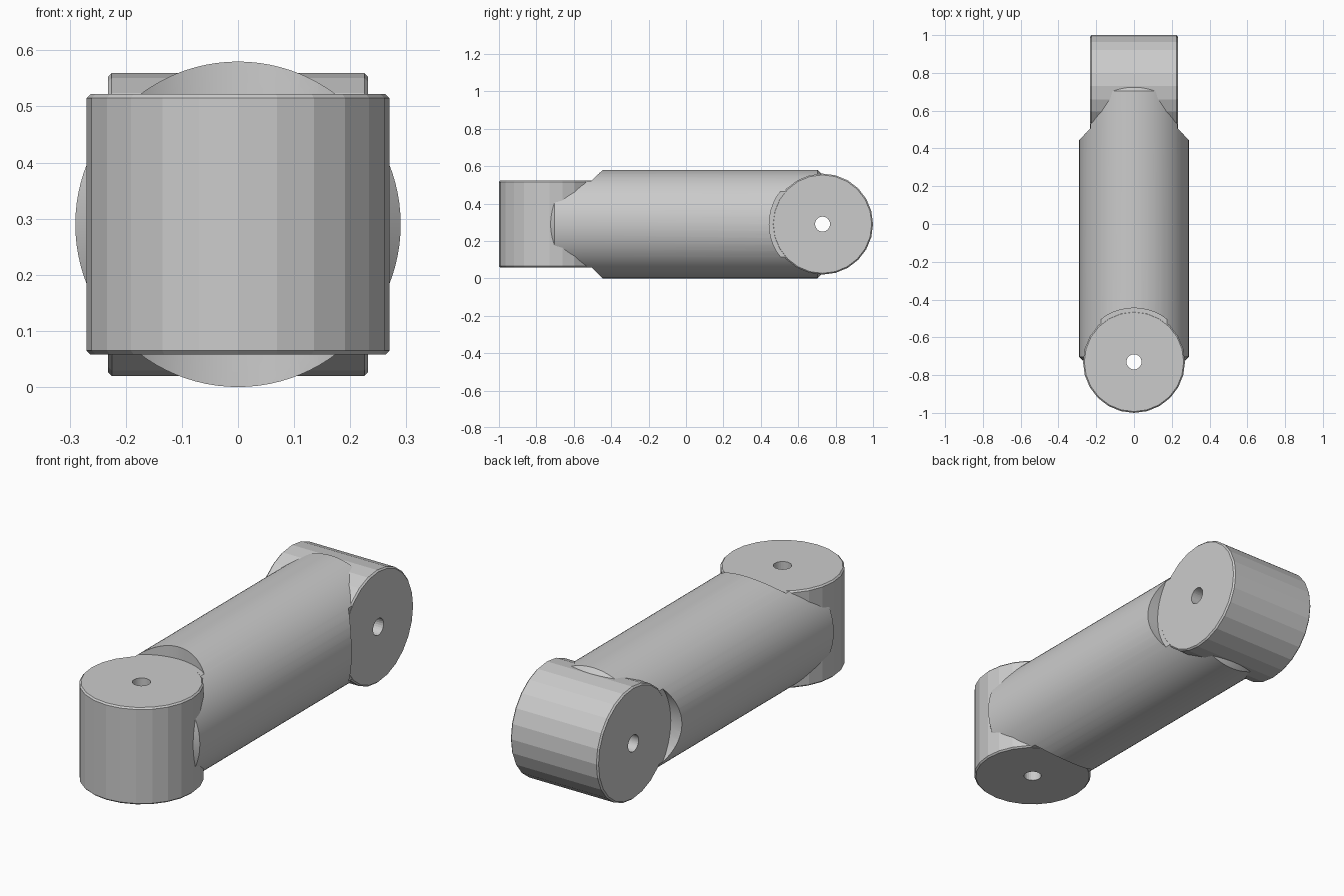
import bpy, bmesh
from math import pi, cos, sin
from mathutils import Matrix

if "Cube" in bpy.data.objects:
    bpy.data.objects.remove(bpy.data.objects["Cube"])

MID_Z = 0.29
KNOB_Y, KNOB_R, KNOB_H = 0.73, 0.27, 0.232
BODY_R, BODY_H = 0.29, 0.725


def rod(name, r, half, sides, loc, rot=Matrix(), bevel=0.0):
    """Capped cylinder along local z with chamfered rims."""
    bm = bmesh.new()
    prof = [(r, -half), (r, half)]
    if bevel:
        prof = [(r - bevel, -half), (r, -half + bevel), (r, half - bevel), (r - bevel, half)]
    rings = [[bm.verts.new((pr * cos(2 * pi * i / sides), pr * sin(2 * pi * i / sides), z))
              for i in range(sides)] for pr, z in prof]
    for a, b in zip(rings, rings[1:]):
        for i in range(sides):
            j = (i + 1) % sides
            bm.faces.new((a[i], a[j], b[j], b[i]))
    bm.faces.new(rings[0][::-1])
    bm.faces.new(rings[-1])
    bm.transform(Matrix.Translation(loc) @ rot)
    me = bpy.data.meshes.new(name)
    bm.to_mesh(me)
    bm.free()
    ob = bpy.data.objects.new(name, me)
    bpy.context.collection.objects.link(ob)
    return ob


def cut(target, cutter):
    bpy.context.view_layer.objects.active = target
    m = target.modifiers.new("cut", 'BOOLEAN')
    m.operation, m.solver, m.object = 'DIFFERENCE', 'EXACT', cutter
    bpy.ops.object.modifier_apply(modifier=m.name)


# Main round arm along y
body = rod("arm_body", BODY_R, BODY_H, 96, (0, 0, MID_Z), Matrix.Rotation(pi / 2, 4, 'X'), 0.022)

cutters = []
for name, y, rot in (("front_hub", -KNOB_Y, Matrix()),
                     ("back_hub", KNOB_Y, Matrix.Rotation(pi / 2, 4, 'Y'))):
    # Crosswise hub with few sides and a thin chamfer
    hub = rod(name, KNOB_R, KNOB_H, 24, (0, y, MID_Z), rot, 0.007)
    axis = rot.col[2].to_3d()

    # Shallow round seats cut in the arm, level with the hub caps
    for s in (-1, 1):
        loc = axis * s * (KNOB_H - 0.001 + 0.1)
        loc.y += y
        loc.z += MID_Z
        seat = rod("seat_cutter", 0.285, 0.1, 48, loc, rot)
        cut(body, seat)
        cutters.append(seat)

    # Pin hole right through
    pin = rod("pin_cutter", 0.04, 0.5, 24, (0, y, MID_Z), rot)
    cut(hub, pin)
    cut(body, pin)
    cutters.append(pin)

for c in cutters:
    bpy.data.objects.remove(c, do_unlink=True)

# Smooth arm with sharp cut edges; hubs stay faceted
bpy.ops.object.select_all(action='DESELECT')
body.select_set(True)
bpy.context.view_layer.objects.active = body
bpy.ops.object.shade_smooth_by_angle(angle=0.5)
